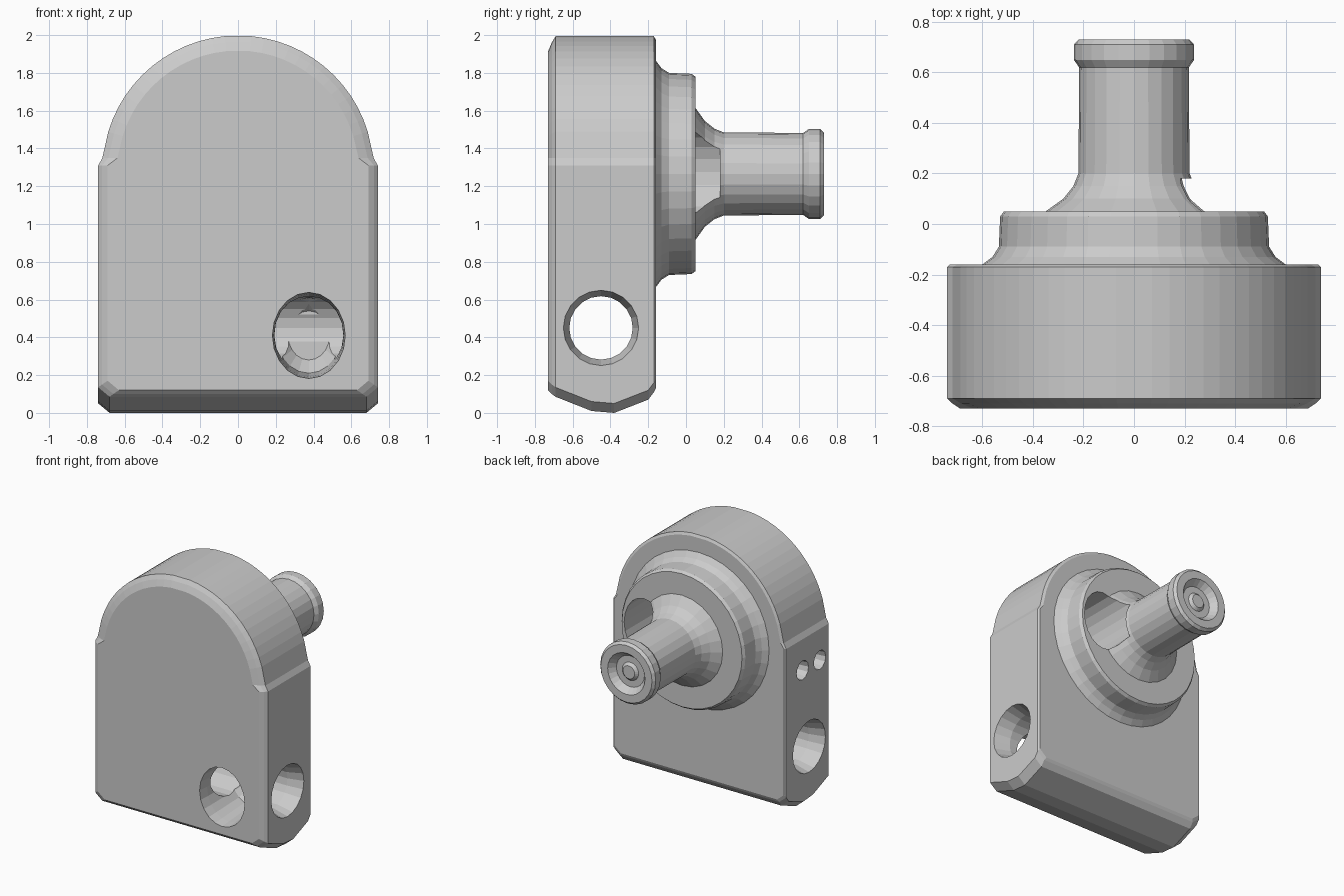
import bpy, bmesh
from math import sin, cos, pi
from mathutils import Vector

cube = bpy.data.objects.get("Cube")
if cube:
    bpy.data.objects.remove(cube, do_unlink=True)

grey = bpy.data.materials.new("plain grey")
grey.use_nodes = True
grey.diffuse_color = (0.6, 0.6, 0.6, 1)
grey.node_tree.nodes["Principled BSDF"].inputs["Base Color"].default_value = (0.6, 0.6, 0.6, 1)

AXIS_Z = 1.265


def loft(name, rings):
    """Skin equal-length closed rings and cap both ends."""
    bm = bmesh.new()
    loops = [[bm.verts.new(p) for p in ring] for ring in rings]
    n = len(loops[0])
    for a, b in zip(loops, loops[1:]):
        for i in range(n):
            j = (i + 1) % n
            bm.faces.new((a[i], a[j], b[j], b[i]))
    bm.faces.new(loops[0])
    bm.faces.new(loops[-1])
    bmesh.ops.recalc_face_normals(bm, faces=bm.faces)
    mesh = bpy.data.meshes.new(name)
    bm.to_mesh(mesh)
    bm.free()
    mesh.materials.append(grey)
    obj = bpy.data.objects.new(name, mesh)
    bpy.context.collection.objects.link(obj)
    return obj


def circle_y(y, rx, rz, x=0, z=AXIS_Z, n=28):
    return [(x + rx * cos(2 * pi * i / n), y, z + rz * sin(2 * pi * i / n)) for i in range(n)]


def circle_x(x, r, y, z, n=20):
    return [(x, y + r * cos(2 * pi * i / n), z + r * sin(2 * pi * i / n)) for i in range(n)]


def lathe(name, profile, n=28):
    return loft(name, [circle_y(y, r, r, n=n) for r, y in profile])


def arch(y, inset, bottom):
    """Arched outline with stepped shoulders and clipped lower corners."""
    w, r = 0.74 - inset, 0.718 - inset * 1.6
    half = [(w - 0.06, bottom), (w, bottom + 0.05), (w, 1.31), (r, 1.35)]
    half += [(r * cos(a * pi / 32), 1.28 + r * sin(a * pi / 32)) for a in range(3, 16)]
    return [(x, y, z) for x, z in half] + [(-x, y, z) for x, z in reversed(half)]


def cut(target, cutter):
    mod = target.modifiers.new("bore", 'BOOLEAN')
    mod.operation = 'DIFFERENCE'
    mod.solver = 'EXACT'
    mod.object = cutter
    bpy.context.view_layer.objects.active = target
    bpy.ops.object.modifier_apply(modifier=mod.name)


# Arched housing with a bevelled front and keel-shaped underside
body = loft("housing", [arch(*s) for s in (
    (-0.73, 0.05, 0.12), (-0.71, 0.02, 0.1), (-0.69, 0.0, 0.085), (-0.5, 0.0, 0.01),
    (-0.38, 0.0, 0.0), (-0.2, 0.0, 0.07), (-0.17, 0.0, 0.11), (-0.16, 0.012, 0.13))])

# Round flange with a flared foot
flange = lathe("flange", [(0.6, -0.2), (0.6, -0.16), (0.56, -0.13), (0.535, -0.09),
                          (0.53, 0.03), (0.515, 0.05)], n=36)

# Post with a flared base, lipped end and dished tip
post = lathe("post", [(0.36, 0.0), (0.35, 0.05), (0.28, 0.1), (0.24, 0.15), (0.22, 0.2),
                      (0.217, 0.62), (0.238, 0.65), (0.238, 0.71), (0.22, 0.73),
                      (0.16, 0.73), (0.12, 0.68), (0.07, 0.68), (0.05, 0.7)], n=24)

# Cutters: cross bore with flared mouths, front pocket, flange pocket, pin holes
cross = loft("cross_bore_cutter", [circle_x(x, r, -0.45, 0.45) for x, r in (
    (-0.8, 0.215), (-0.62, 0.168), (0.62, 0.168), (0.8, 0.215))])
front = loft("front_pocket_cutter", [circle_y(y, rx, rz, 0.375, 0.41, 20) for y, rx, rz in (
    (-0.8, 0.2, 0.235), (-0.65, 0.185, 0.22), (-0.38, 0.17, 0.2), (-0.3, 0.11, 0.13))])
back = loft("flange_pocket_cutter", [circle_y(y, 0.17, 0.225, 0.325, 1.275, 20)
                                     for y in (-0.38, 0.18)])
pins = [loft("pin_hole_cutter", [circle_x(-0.8, 0.08, y, 1.07, 12),
                                 circle_x(-0.62, 0.06, y, 1.07, 12)])
        for y in (-0.37, -0.58)]

for tool in (cross, front, back, *pins):
    cut(body, tool)
for part in (flange, post):
    cut(part, back)
for tool in (cross, front, back, *pins):
    bpy.data.objects.remove(tool, do_unlink=True)
